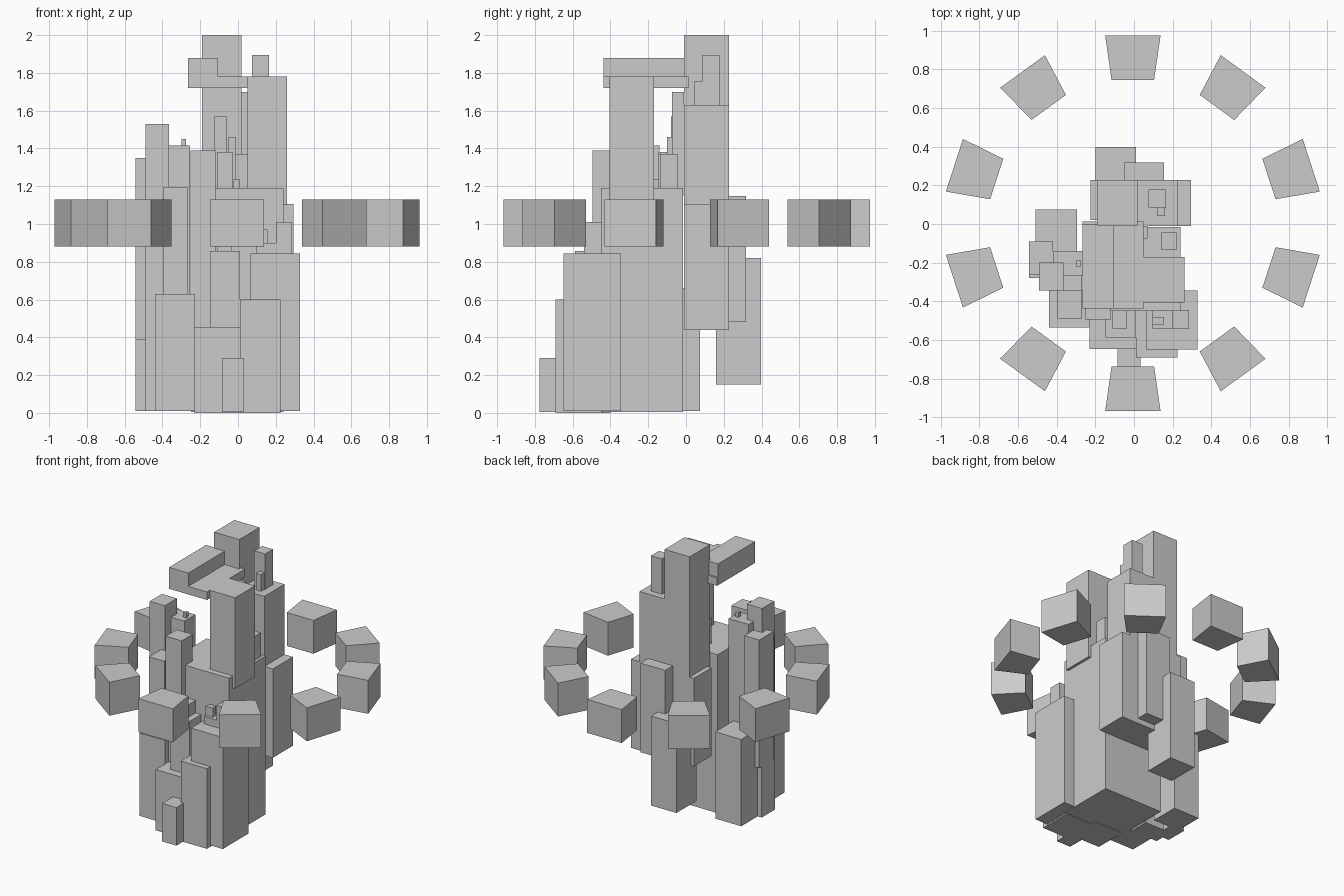
import bpy, bmesh, math

def prism(name, pts, z0, z1):
    """Vertical prism from a counter-clockwise footprint."""
    bm = bmesh.new()
    lo = [bm.verts.new((x, y, z0)) for x, y in pts]
    hi = [bm.verts.new((x, y, z1)) for x, y in pts]
    bm.faces.new(lo[::-1])
    bm.faces.new(hi)
    n = len(pts)
    for i in range(n):
        j = (i + 1) % n
        bm.faces.new((lo[i], lo[j], hi[j], hi[i]))
    me = bpy.data.meshes.new(name)
    bm.to_mesh(me)
    bm.free()
    ob = bpy.data.objects.new(name, me)
    bpy.context.collection.objects.link(ob)
    return ob

def box(name, x0, x1, y0, y1, z0, z1):
    return prism(name, [(x0, y0), (x1, y0), (x1, y1), (x0, y1)], z0, z1)

# central mass and the overhanging crown
box("core_block", -.25, .24, -.45, -.015, .005, 1.19)
box("crown_pillar", .05, .26, -.405, -.17, 1.10, 1.78)
box("crown_slab", -.265, .05, -.438, .012, 1.72, 1.78)
box("crown_cap", -.265, -.105, -.438, 0, 1.78, 1.88)

# rear towers
box("rear_main_tower", -.19, .018, -.01, .228, .44, 2.0)
box("rear_side_tower", .018, .225, -.01, .228, .44, 1.63)
box("rear_right_buttress", .20, .295, -.01, .228, .44, 1.105)
box("rear_left_buttress", -.225, -.15, .02, .228, .44, 1.10)
box("rear_turret", .075, .165, .085, .178, 1.63, 1.895)
box("rear_turret_step", .12, .16, .042, .085, 1.63, 1.755)
box("back_block_high", -.05, .155, .16, .318, .48, 1.147)
box("back_block_low", -.20, .01, .16, .398, .15, .82)

# left cluster
box("left_base", -.51, -.295, -.14, .075, .01, .66)
box("left_outer_low", -.543, -.43, -.28, -.12, .01, .39)
box("left_outer_tower", -.543, -.42, -.26, -.09, .39, 1.35)
box("left_tall_tower", -.49, -.365, -.345, -.20, .85, 1.53)
box("left_inner_block", -.49, -.27, -.345, -.20, .01, .85)
box("left_mid_tower", -.42, -.255, -.27, -.14, .40, 1.415)
box("left_spike", -.30, -.275, -.22, -.19, 1.40, 1.45)
box("left_front_base", -.44, -.23, -.535, -.345, .01, .63)
box("left_front_tower", -.395, -.268, -.488, -.345, .63, 1.195)
box("front_centre_tower", -.252, -.12, -.495, -.365, .40, 1.39)

# front steps
box("front_right_block", .065, .328, -.648, -.345, .01, .845)
box("front_right_step", .01, .225, -.69, -.44, 0, .60)
box("front_left_step", -.23, .01, -.645, -.40, 0, .455)
box("front_middle_block", -.147, .01, -.587, -.40, .01, .857)
box("front_low_post", -.085, .033, -.775, -.62, .005, .29)
box("front_right_chimney", .20, .285, -.54, -.445, .80, 1.01)
box("front_chimney_low", .095, .20, -.54, -.445, .80, .90)
box("front_chimney_small", .095, .155, -.52, -.48, .84, .97)
box("front_left_chimney", -.11, -.035, -.54, -.44, .80, .95)

# small towers on the core roof
for i, d in enumerate([(-.125, -.06, -.08, -.01, 1.57), (-.05, -.01, -.10, -.065, 1.46),
                       (-.11, -.03, -.145, -.055, 1.38), (-.015, .05, -.145, -.055, 1.37),
                       (.015, .07, -.075, -.01, 1.70), (.14, .22, -.135, -.045, 1.37),
                       (-.025, .01, -.18, -.14, 1.235)]):
    box(f"roof_tower_{i}", *d[:4], 1.15, d[4])

# floating ring of ten wedge blocks
for i in range(10):
    ob = prism(f"ring_block_{i}", [(.74, -.11), (.97, -.143), (.97, .143), (.74, .11)], .88, 1.13)
    ob.location = (-.006, .004, 0)
    ob.rotation_euler.z = math.radians(90 + 36 * i)
